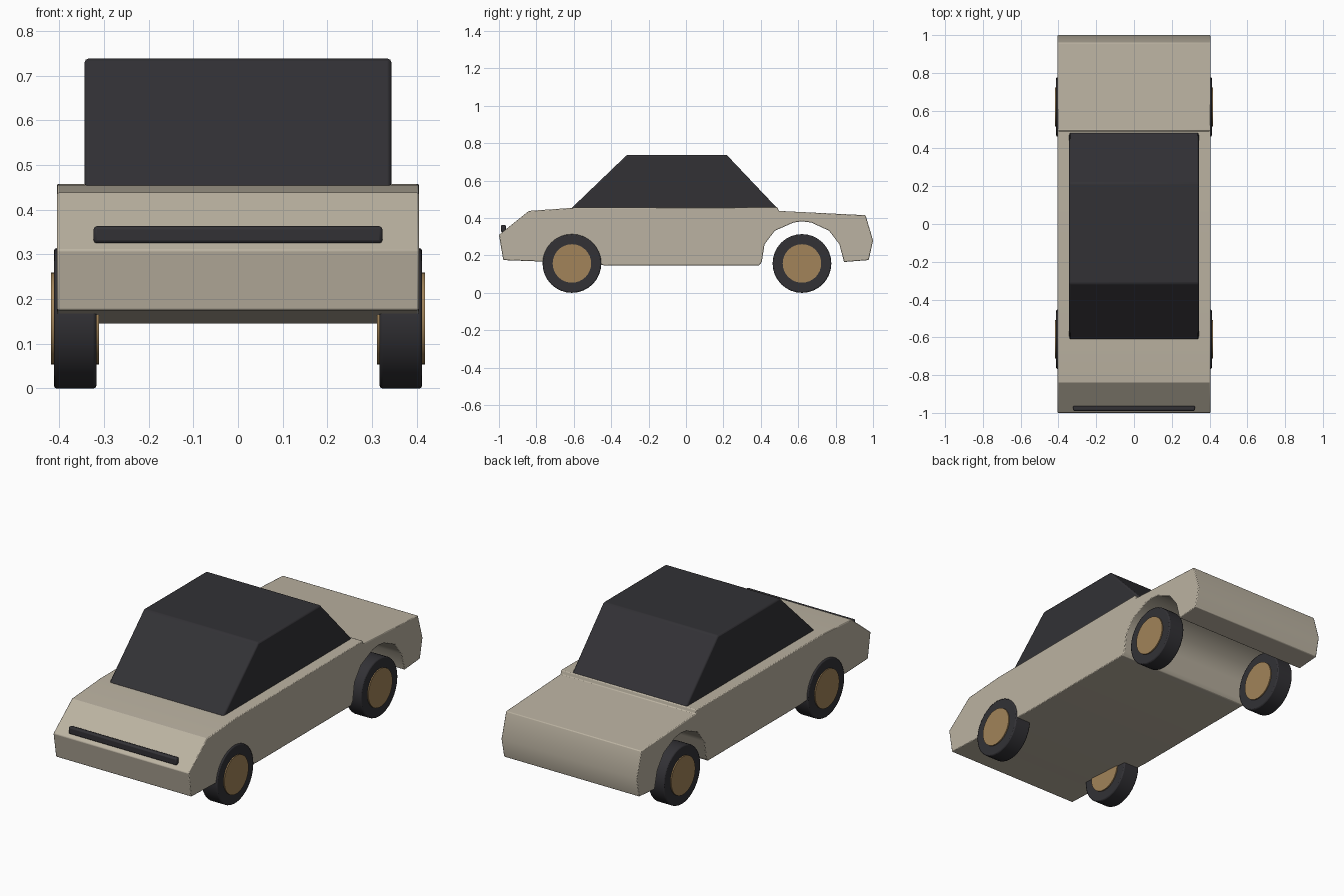
import bpy, math

if "Cube" in bpy.data.objects:
    bpy.data.objects.remove(bpy.data.objects["Cube"])


def material(name, rgb):
    m = bpy.data.materials.new(name)
    m.diffuse_color = (*rgb, 1)
    m.use_nodes = True
    m.node_tree.nodes["Principled BSDF"].inputs["Base Color"].default_value = m.diffuse_color
    return m


paint = material("beige_paint", (0.50, 0.45, 0.36))
dark = material("dark", (0.032, 0.031, 0.036))
tan = material("tan_hub", (0.36, 0.23, 0.10))


def finish(ob, mat, bevel=0):
    ob.data.materials.append(mat)
    bpy.ops.object.select_all(action='DESELECT')
    bpy.context.view_layer.objects.active = ob
    ob.select_set(True)
    bpy.ops.object.shade_smooth_by_angle(angle=math.radians(30))
    if bevel:
        b = ob.modifiers.new("Bevel", 'BEVEL')
        b.width, b.segments = bevel, 2
        b.limit_method, b.angle_limit = 'ANGLE', math.radians(35)


def extrude_profile(name, pts, half, mat, bevel):
    """Extrude a (y, z) side outline across the width."""
    n = len(pts)
    verts = [(s * half, y, z) for s in (-1, 1) for y, z in pts]
    faces = [tuple(range(n)), tuple(range(2 * n - 1, n - 1, -1))]
    faces += [(i, i + n, (i + 1) % n + n, (i + 1) % n) for i in range(n)]
    me = bpy.data.meshes.new(name)
    me.from_pydata(verts, [], faces)
    ob = bpy.data.objects.new(name, me)
    bpy.context.collection.objects.link(ob)
    # consistent outward normals
    import bmesh
    bm = bmesh.new()
    bm.from_mesh(me)
    bmesh.ops.recalc_face_normals(bm, faces=bm.faces)
    bm.to_mesh(me)
    bm.free()
    finish(ob, mat, bevel)
    return ob


def disc(name, radius, x0, x1, y, z, mat, bevel=0):
    bpy.ops.mesh.primitive_cylinder_add(
        vertices=32, radius=radius, depth=abs(x1 - x0),
        location=((x0 + x1) / 2, y, z), rotation=(0, math.pi / 2, 0))
    ob = bpy.context.object
    ob.name = name
    finish(ob, mat, bevel)


# Body: wedge nose, raised waist, stepped boot and open rear wheel arch
extrude_profile("body", [
    (-1.0, 0.31), (-0.84, 0.438), (-0.60, 0.455), (0.49, 0.458),
    (0.495, 0.438), (0.96, 0.415), (1.0, 0.28), (0.977, 0.175),
    (0.845, 0.165), (0.82, 0.26), (0.765, 0.332), (0.67, 0.376),
    (0.62, 0.382), (0.575, 0.376), (0.475, 0.332), (0.42, 0.26),
    (0.405, 0.165), (0.39, 0.145), (-0.40, 0.145), (-0.76, 0.167),
    (-0.977, 0.175)], 0.405, paint, 0.004)

# Glasshouse
extrude_profile("cabin", [
    (-0.615, 0.45), (-0.315, 0.738), (0.217, 0.738), (0.49, 0.45)],
    0.343, dark, 0.008)

# Grille strip across the nose
bpy.ops.mesh.primitive_cube_add(size=1, location=(0, -0.976, 0.344))
grille = bpy.context.object
grille.name = "grille"
grille.scale = (0.646, 0.026, 0.038)
bpy.ops.object.transform_apply(location=False, rotation=False, scale=True)
finish(grille, dark, 0.007)

# Wheels
for end, y in (("front", -0.61), ("rear", 0.62)):
    for side, s in (("right", 1), ("left", -1)):
        disc(f"{end}_{side}_tyre", 0.157, s * 0.317, s * 0.412, y, 0.157, dark, 0.006)
        disc(f"{end}_{side}_hub", 0.103, s * 0.311, s * 0.418, y, 0.157, tan)
